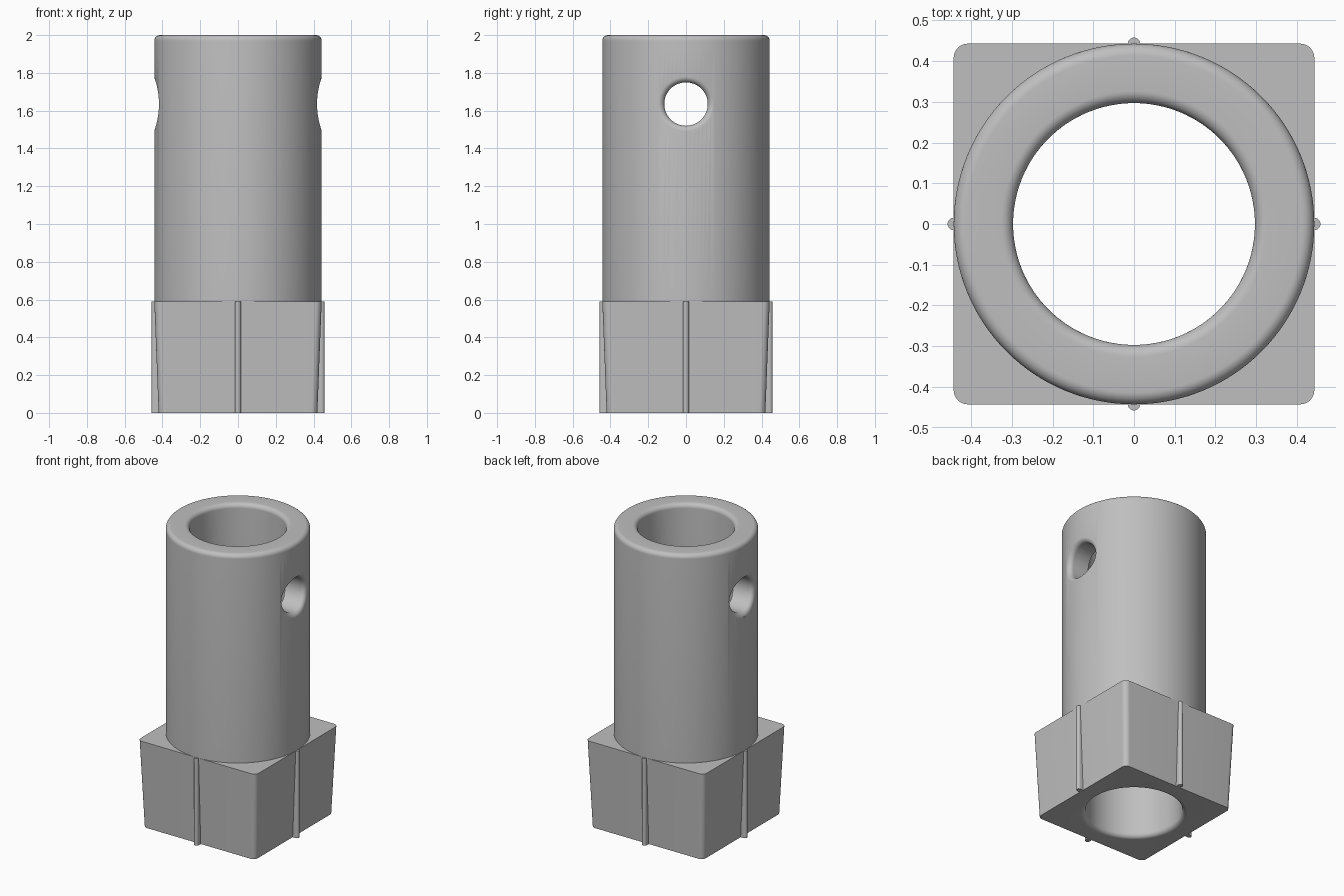
import bpy, bmesh
from math import sin, cos, pi, sqrt

cube = bpy.data.objects.get("Cube")
if cube:
    bpy.data.objects.remove(cube, do_unlink=True)

SEG = 128
OUTER, BORE, FILLET = 0.443, 0.297, 0.03
BASE_TOP, HEIGHT = 0.59, 2.0
TAPER = 0.42 / OUTER

grey = bpy.data.materials.new("plain grey")
grey.use_nodes = True
colour = (0.52, 0.52, 0.52, 1)
grey.diffuse_color = colour
grey.node_tree.nodes["Principled BSDF"].inputs["Base Color"].default_value = colour


def loft(name, rings, closed=False):
    """Skin a list of equal rings; cap the ends unless the loft closes on itself."""
    bm = bmesh.new()
    rows = [[bm.verts.new(p) for p in ring] for ring in rings]
    n = len(rows[0])
    pairs = list(zip(rows, rows[1:]))
    if closed:
        pairs.append((rows[-1], rows[0]))
    else:
        bm.faces.new(rows[0])
        bm.faces.new(rows[-1])
    for a, b in pairs:
        for i in range(n):
            j = (i + 1) % n
            bm.faces.new((a[i], a[j], b[j], b[i]))
    bmesh.ops.recalc_face_normals(bm, faces=bm.faces)
    mesh = bpy.data.meshes.new(name)
    bm.to_mesh(mesh)
    bm.free()
    mesh.materials.append(grey)
    obj = bpy.data.objects.new(name, mesh)
    bpy.context.collection.objects.link(obj)
    return obj


def circle(r, z):
    return [(r * cos(2 * pi * i / SEG), r * sin(2 * pi * i / SEG), z) for i in range(SEG)]


def arc(cx, cz, r, start, end, steps=8):
    angles = [start + (end - start) * k / steps for k in range(steps + 1)]
    return [(cx + r * cos(a), cz + r * sin(a)) for a in angles]


def activate(obj):
    bpy.ops.object.select_all(action='DESELECT')
    obj.select_set(True)
    bpy.context.view_layer.objects.active = obj


def cut(obj, cutter):
    mod = obj.modifiers.new("cut", 'BOOLEAN')
    mod.operation, mod.solver, mod.object = 'DIFFERENCE', 'EXACT', cutter
    activate(obj)
    bpy.ops.object.modifier_apply(modifier=mod.name)
    bpy.data.objects.remove(cutter, do_unlink=True)


def smooth(obj):
    activate(obj)
    bpy.ops.object.shade_smooth_by_angle(angle=pi / 6)


# Tube with rounded rims
profile = [(BORE, BASE_TOP), (OUTER, BASE_TOP)]
profile += arc(OUTER - FILLET, HEIGHT - FILLET, FILLET, 0, pi / 2)
profile += arc(BORE + FILLET, HEIGHT - FILLET, FILLET, pi / 2, pi)
tube = loft("tube", [circle(r, z) for r, z in profile], closed=True)

# Cross hole with a softly flared mouth on each side
HOLE, HOLE_Z = 0.115, 1.635
FLARE = HOLE + FILLET


def mouth_ring(radius, depth, side):
    ring = []
    for i in range(64):
        a = 2 * pi * i / 64
        surface = sqrt(OUTER ** 2 - (FLARE * cos(a)) ** 2)
        ring.append((side * (surface - depth), radius * cos(a), HOLE_Z + radius * sin(a)))
    return ring


for side in (-1, 1):
    rings = [mouth_ring(FLARE, -0.1, side)]
    for k in range(9):
        t = pi / 2 * k / 8
        rings.append(mouth_ring(FLARE - FILLET * sin(t), FILLET * (1 - cos(t)), side))
    rings.append([(side * 0.1, y, z) for x, y, z in rings[-1]])
    cut(tube, loft("hole_cutter", rings))
smooth(tube)

# Tapered square base with rounded corners
CORNER = 0.035
section = []
for q, (sx, sy) in enumerate([(1, 1), (-1, 1), (-1, -1), (1, -1)]):
    c = OUTER - CORNER
    section += arc(sx * c, sy * c, CORNER, q * pi / 2, (q + 1) * pi / 2)
base = loft("square_base", [[(x * s, y * s, z) for x, y in section]
                            for s, z in ((TAPER, 0), (1, BASE_TOP))])

# Bore through the base, rounded at the lower rim
bore = [(BORE + FILLET, -0.1)] + arc(BORE + FILLET, FILLET, FILLET, 1.5 * pi, pi)
bore.append((BORE, BASE_TOP + 0.1))
cut(base, loft("bore_cutter", [circle(r, z) for r, z in bore]))
smooth(base)

# Upright round-nosed rib in the middle of each side
RIB = 0.015
nose = [(0.4, -RIB)] + arc(OUTER, 0, RIB, -pi / 2, pi / 2, 12) + [(0.4, RIB)]
for q, place in enumerate(("left", "back", "right", "front")):
    c, s = round(cos(q * pi / 2)), round(sin(q * pi / 2))
    rib = loft(place + "_rib", [[(x * c - y * s, x * s + y * c, z) for x, y in nose]
                                for z in (0, BASE_TOP)])
    smooth(rib)
